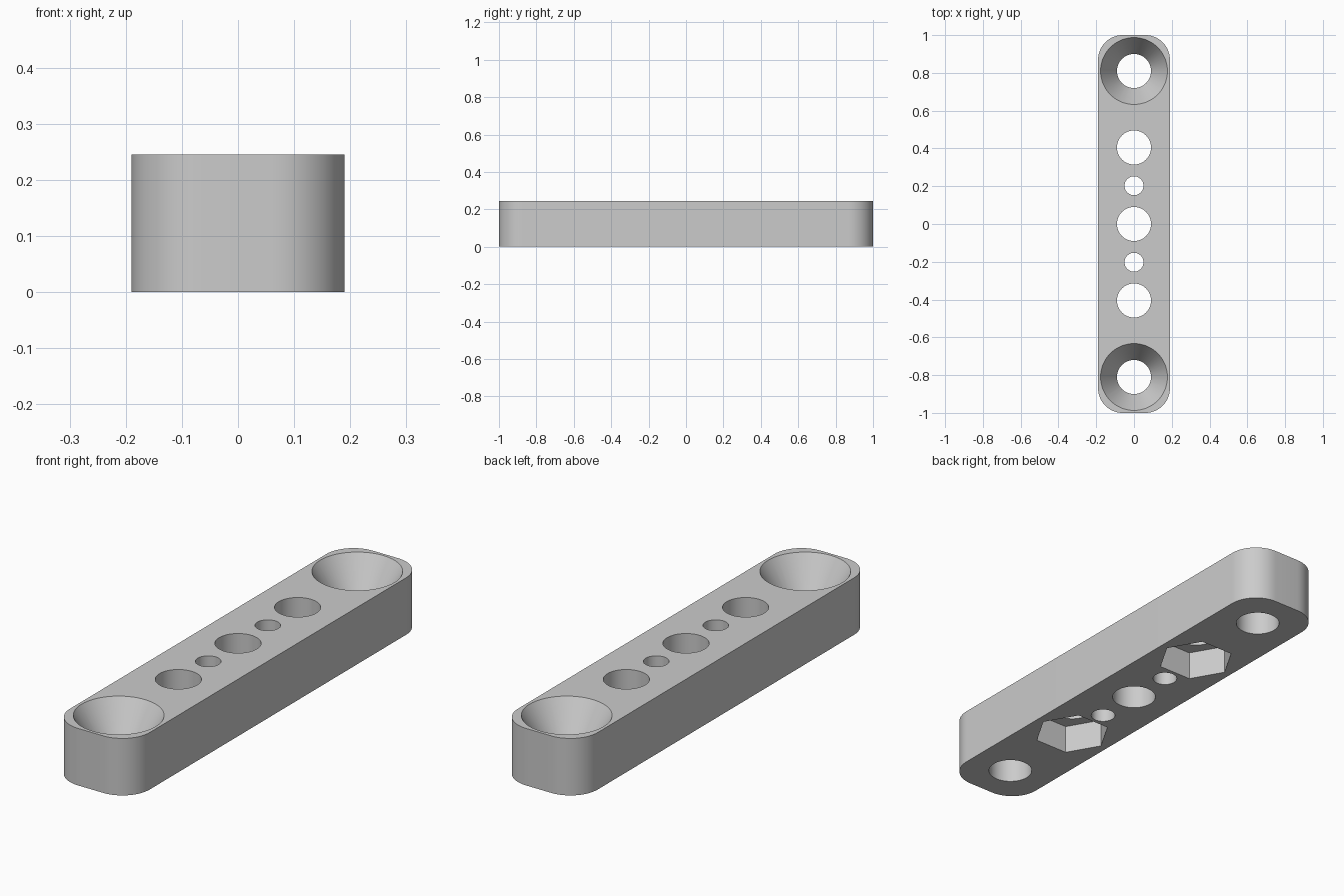
import bpy, bmesh, math
from mathutils import Matrix

cube = bpy.data.objects.get("Cube")
if cube:
    bpy.data.objects.remove(cube, do_unlink=True)

WIDTH, LENGTH, HEIGHT = 0.38, 2.0, 0.245
CORNER = 0.13
PITCH = 0.405
BORE, PIN = 0.09, 0.05
SINK, SINK_DEPTH = 0.177, 0.14
NUT, NUT_DEPTH = 0.158, 0.125
OVER = 0.02

grey = bpy.data.materials.new("plain_grey")
grey.use_nodes = True
colour = (0.6, 0.6, 0.6, 1)
grey.diffuse_color = colour
grey.node_tree.nodes["Principled BSDF"].inputs["Base Color"].default_value = colour


def make_object(name, bm):
    mesh = bpy.data.meshes.new(name)
    bm.to_mesh(mesh)
    bm.free()
    mesh.materials.append(grey)
    obj = bpy.data.objects.new(name, mesh)
    bpy.context.collection.objects.link(obj)
    return obj


def cutter(name, y, r_low, r_high, z_low, z_high, sides=64):
    """Upright cone, cylinder or prism used to cut the bar."""
    bm = bmesh.new()
    place = Matrix.Translation((0, y, (z_low + z_high) / 2))
    bmesh.ops.create_cone(bm, cap_ends=True, segments=sides, radius1=r_low,
                          radius2=r_high, depth=z_high - z_low, matrix=place)
    obj = make_object(name, bm)
    obj.hide_render = True
    return obj


# Bar with rounded upright corners
bm = bmesh.new()
size = Matrix.Diagonal((WIDTH, LENGTH, HEIGHT, 1))
bmesh.ops.create_cube(bm, size=1, matrix=Matrix.Translation((0, 0, HEIGHT / 2)) @ size)
upright = [e for e in bm.edges if abs(e.verts[0].co.z - e.verts[1].co.z) > HEIGHT / 2]
bmesh.ops.bevel(bm, geom=upright, offset=CORNER, segments=16, profile=0.5, affect='EDGES')
bar = make_object("mounting_bar", bm)

# Through holes: five large bores and two small pin holes
cutters = [cutter("bore", i * PITCH, BORE, BORE, -OVER, HEIGHT + OVER)
           for i in (-2, -1, 0, 1, 2)]
cutters += [cutter("pin_hole", s * PITCH / 2, PIN, PIN, -OVER, HEIGHT + OVER)
            for s in (-1, 1)]

# Countersinks at the ends, hexagonal nut pockets underneath
slope = (SINK - BORE) / SINK_DEPTH
for s in (-1, 1):
    cutters.append(cutter("countersink", s * 2 * PITCH, BORE, SINK + slope * OVER,
                          HEIGHT - SINK_DEPTH, HEIGHT + OVER))
    pocket = cutter("nut_pocket", 0, NUT, NUT, -OVER, NUT_DEPTH, 6)
    # Hexagon points face the long sides
    corner = pocket.data.vertices[0].co
    pocket.data.transform(Matrix.Rotation(-math.atan2(corner.y, corner.x), 4, 'Z'))
    pocket.data.transform(Matrix.Translation((0, s * PITCH, 0)))
    cutters.append(pocket)

# Cut the bar
bpy.ops.object.select_all(action='DESELECT')
bpy.context.view_layer.objects.active = bar
bar.select_set(True)
for tool in cutters:
    mod = bar.modifiers.new("cut", 'BOOLEAN')
    mod.operation = 'DIFFERENCE'
    mod.solver = 'EXACT'
    mod.object = tool
    bpy.ops.object.modifier_apply(modifier=mod.name)
    bpy.data.objects.remove(tool, do_unlink=True)

bpy.ops.object.shade_smooth_by_angle(angle=math.radians(25))
